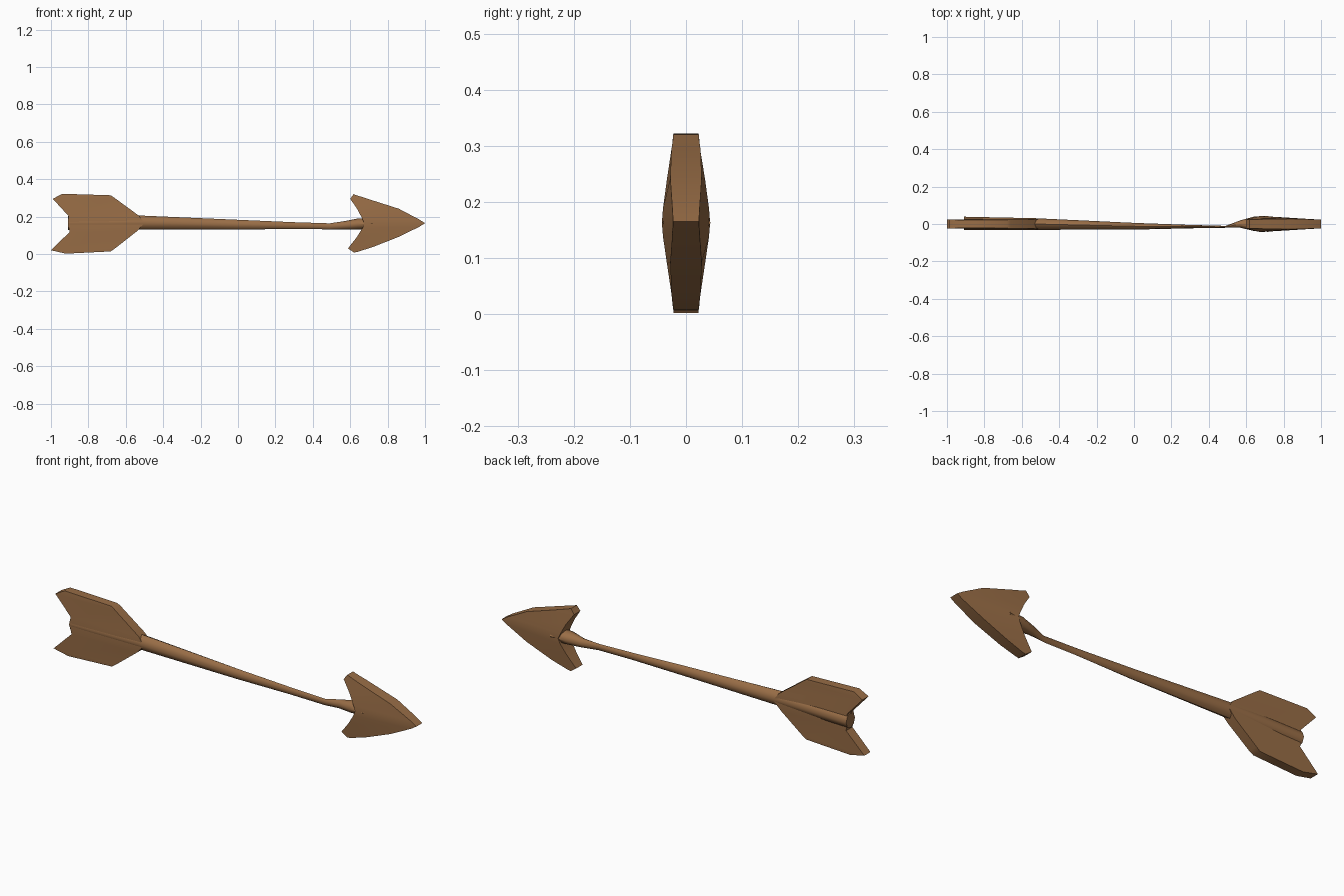
import bpy, bmesh, math

wood = bpy.data.materials.new("brown wood")
wood.diffuse_color = (0.32, 0.155, 0.062, 1)


def loft(name, rings, angle):
    """Skin a list of equal-length vertex rings and cap both ends."""
    bm = bmesh.new()
    vs = [[bm.verts.new(p) for p in r] for r in rings]
    n = len(vs[0])
    for a, b in zip(vs, vs[1:]):
        for i in range(n):
            j = (i + 1) % n
            bm.faces.new((a[i], a[j], b[j], b[i]))
    bm.faces.new(vs[0])
    bm.faces.new(vs[-1])
    bmesh.ops.recalc_face_normals(bm, faces=bm.faces)
    me = bpy.data.meshes.new(name)
    bm.to_mesh(me)
    bm.free()
    me.materials.append(wood)
    ob = bpy.data.objects.new(name, me)
    bpy.context.collection.objects.link(ob)
    bpy.ops.object.select_all(action='DESELECT')
    ob.select_set(True)
    bpy.context.view_layer.objects.active = ob
    bpy.ops.object.shade_smooth_by_angle(angle=math.radians(angle))


def blade(name, rows):
    """Flat blade: each row is left x, z, half thickness, then right x, z, half thickness."""
    loft(name, [[(xl, -tl, zl), (xr, -tr, zr), (xr, tr, zr), (xl, tl, zl)]
                for xl, zl, tl, xr, zr, tr in rows], 40)


# swallow-tailed feathers, bottom to top
blade("feathers", [
    (-0.92, 0.002, 0.022, -0.68, 0.014, 0.022),
    (-1.00, 0.020, 0.024, -0.66, 0.028, 0.024),
    (-0.90, 0.118, 0.025, -0.54, 0.122, 0.025),
    (-0.91, 0.165, 0.029, -0.50, 0.165, 0.028),
    (-0.905, 0.202, 0.025, -0.53, 0.205, 0.025),
    (-0.99, 0.295, 0.024, -0.66, 0.300, 0.024),
    (-0.94, 0.322, 0.022, -0.68, 0.314, 0.022)])

# barbed head, thickest along the middle
blade("arrowhead", [
    (0.62, 0.008, 0.023, 0.64, 0.012, 0.023),
    (0.588, 0.030, 0.025, 0.72, 0.037, 0.026),
    (0.635, 0.090, 0.034, 0.86, 0.092, 0.028),
    (0.665, 0.138, 0.041, 0.97, 0.146, 0.024),
    (0.675, 0.163, 0.043, 1.00, 0.165, 0.023),
    (0.665, 0.188, 0.041, 0.97, 0.184, 0.024),
    (0.638, 0.240, 0.034, 0.86, 0.242, 0.028),
    (0.60, 0.295, 0.025, 0.70, 0.293, 0.026),
    (0.618, 0.320, 0.023, 0.635, 0.314, 0.023)])

# shaft pinching in before the neck: x, y centre, y radius, z centre, z radius
stations = [(-0.91, 0.004, 0.035, 0.165, 0.037), (-0.53, 0.000, 0.031, 0.168, 0.038),
            (0.00, -0.012, 0.018, 0.157, 0.026), (0.30, -0.014, 0.009, 0.152, 0.018),
            (0.49, -0.015, 0.005, 0.148, 0.016), (0.57, 0.000, 0.020, 0.153, 0.023),
            (0.64, 0.001, 0.038, 0.160, 0.030), (0.72, 0.001, 0.043, 0.163, 0.030)]
loft("shaft", [[(x, y + ry * math.cos(a), z + rz * math.sin(a))
                for a in (math.tau * i / 8 for i in range(8))]
               for x, y, ry, z, rz in stations], 50)
